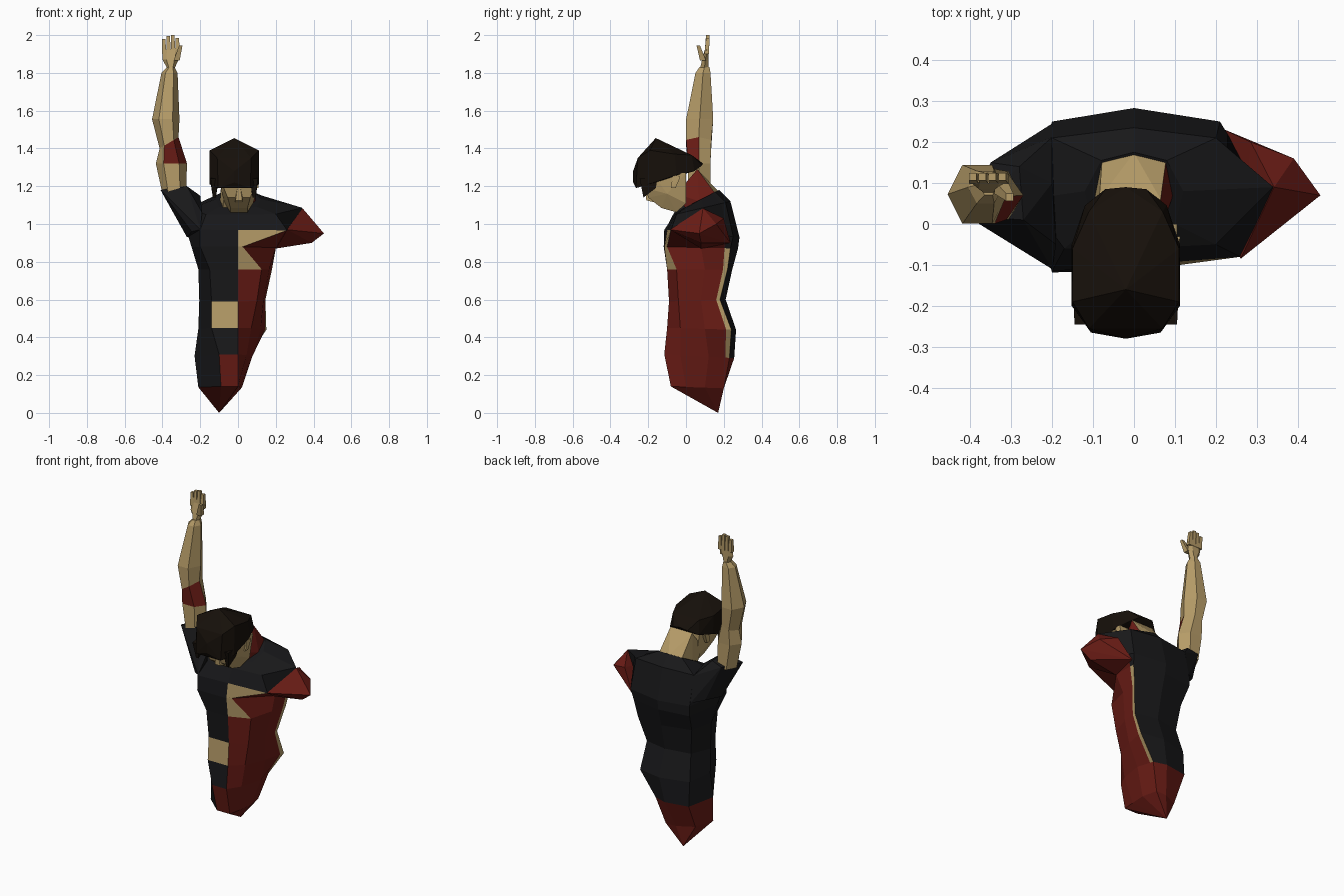
import bpy, bmesh, math
from mathutils import Vector

if "Cube" in bpy.data.objects:
    bpy.data.objects.remove(bpy.data.objects["Cube"])

def mat(name, rgb):
    m = bpy.data.materials.new(name)
    m.diffuse_color = (*rgb, 1)
    m.use_nodes = True
    m.node_tree.nodes["Principled BSDF"].inputs["Base Color"].default_value = m.diffuse_color
    return m

MATS = [mat("shirt", (.009, .009, .01)), mat("skin", (.47, .335, .14)),
        mat("flesh", (.15, .012, .008)), mat("hair", (.008, .005, .003))]
K, T, R, H = range(4)
CODE = {"K": K, "T": T, "R": R}

def finish(bm, name):
    bmesh.ops.recalc_face_normals(bm, faces=bm.faces)
    me = bpy.data.meshes.new(name)
    bm.to_mesh(me)
    bm.free()
    for m in MATS:
        me.materials.append(m)
    ob = bpy.data.objects.new(name, me)
    bpy.context.collection.objects.link(ob)
    return ob

def hull(name, pts, color, patch=None):
    """Faceted solid around points; patch(normal) marks the torn faces."""
    bm = bmesh.new()
    for p in pts:
        bm.verts.new(p)
    bmesh.ops.convex_hull(bm, input=bm.verts)
    loose = [v for v in bm.verts if not v.link_faces]
    bmesh.ops.delete(bm, geom=loose, context="VERTS")
    bm.normal_update()
    for f in bm.faces:
        f.material_index = R if patch and patch(f.normal) else color
    return finish(bm, name)

def loft(name, rings, bands, tip=None):
    """Skin rings of points; one colour letter per face in every band."""
    bm = bmesh.new()
    rows = [[bm.verts.new(p) for p in r] for r in rings]
    n = len(rows[0])
    for a, b, cols in zip(rows, rows[1:], bands):
        for j in range(n):
            k = (j + 1) % n
            f = bm.faces.new((a[j], a[k], b[k], b[j]))
            f.material_index = CODE[cols[j]]
    bm.faces.new(rows[0]).material_index = CODE[bands[0][0]]
    if tip:
        v = bm.verts.new(tip)
        for j in range(n):
            bm.faces.new((rows[-1][j], rows[-1][(j + 1) % n], v)).material_index = R
    else:
        bm.faces.new(rows[-1]).material_index = CODE[bands[-1][0]]
    return finish(bm, name)

def sym(pts, cx=0):
    """Mirror (half width, y, z) points about x = cx."""
    return [(cx + s * x, y, z) for x, y, z in pts for s in (-1, 1)]

# Torso: front centre, around the whole side and back, then the torn side
def torso_ring(zf, zb, pts):
    y0, y1 = min(p[1] for p in pts), max(p[1] for p in pts)
    ring = [Vector((x, y, zf + (zb - zf) * (y - y0) / (y1 - y0))) for x, y in pts]
    ring.insert(6, ring[5].lerp(ring[6], .2))   # torn rim
    return ring

upper = [
    (1.08, 1.18, [(0, -.02), (-.1, 0), (-.12, .08), (-.08, .155), (0, .175), (.08, .155), (.12, .08), (.1, 0)]),
    (1.05, 1.12, [(0, -.06), (-.17, -.06), (-.26, .06), (-.2, .21), (0, .235), (.2, .21), (.34, .09), (.2, -.05)]),
    (.97, .93, [(0, -.1), (-.2, -.115), (-.27, .03), (-.2, .25), (0, .283), (.21, .25), (.3, .1), (.26, -.08)]),
    (.88, .87, [(0, -.115), (-.2, -.118), (-.245, .04), (-.2, .25), (0, .275), (.2, .235), (.2, .08), (.025, -.1)]),
]
lower = [
    (.76, .76, [(0, -.1), (-.15, -.1), (-.21, .05), (-.18, .2), (0, .245), (.18, .22), (.165, .1), (.125, -.05)]),
    (.59, .6, [(0, -.09), (-.14, -.09), (-.205, .05), (-.16, .18), (0, .21), (.145, .18), (.135, .08), (.1, -.04)]),
    (.45, .44, [(0, -.1), (-.14, -.1), (-.21, .06), (-.18, .22), (0, .265), (.15, .24), (.12, .1), (.07, -.03)]),
    (.31, .29, [(0, -.115), (-.1, -.115), (-.23, .06), (-.18, .23), (-.03, .255), (.05, .23), (.075, .12), (.045, -.03)]),
    (.14, .13, [(0, -.08), (-.09, -.08), (-.21, .03), (-.17, .15), (-.07, .2), (0, .2), (.02, .1), (.01, 0)]),
]
bands = ["KKKKKKKKK", "KKKKKKKKK", "KKKKKKRRT", "KKKKKTRRT", "KKKKKTRRR",
         "TKKKKTRRR", "KKKKKTRRR", "RKRRRRRRR"]
loft("torso", [torso_ring(*r) for r in upper + lower], bands, (-.1, .17, 0))

# Torn shoulder stump
hull("shoulder_stump", [(.285, .2, 1.03), (.39, .16, 1.0), (.455, .07, .95), (.342, .09, 1.083),
     (.26, -.085, .97), (.39, .08, .9), (.34, .12, .905), (.21, .235, .9), (.2, .08, .87)], R)

# Sleeve of the raised arm
hull("sleeve", [(-.41, .02, 1.18), (-.35, .15, 1.18), (-.28, .14, 1.2), (-.27, .01, 1.2),
     (-.245, -.075, .96), (-.27, .03, .93), (-.27, .195, .97), (-.2, .245, .95), (-.2, .212, 1.11),
     (-.19, -.05, 1.06), (-.2, .1, 1.15), (-.2, -.11, .97)], K)

# Raised arm with a wound at the elbow
def arm_ring(z, x0, x1, y0, y1, n=6):
    return [((x0 + x1) / 2 + (x1 - x0) / 2 * math.cos(a),
             (y0 + y1) / 2 + (y1 - y0) / 1.75 * math.sin(a), z + .03 * math.cos(a) * (1.4 < z < 1.5))
            for a in (math.tau * i / n for i in range(n))]

arm = [(1.16, -.4, -.275, .01, .13), (1.32, -.435, -.27, .01, .13), (1.43, -.415, -.315, 0, .135),
       (1.555, -.455, -.31, 0, .145), (1.8, -.405, -.32, .05, .13), (1.83, -.375, -.335, .07, .125)]
loft("raised_arm", [arm_ring(*r) for r in arm], ["TTTTTT", "TTTTRR", "TTTTTT", "TTTTTT", "TTTTTT"])

# Hand: palm, fingers and thumb
palm = [(1.825, -.375, -.335, .075, .12), (1.87, -.4, -.315, .085, .12), (1.925, -.4, -.305, .1, .12)]
loft("palm", [arm_ring(*r) for r in palm], ["TTTTTT"] * 2)

def digit(name, a, b, r0, r1):
    sq = ((-1, -1), (1, -1), (1, 1), (-1, 1))
    hull(name, [(p[0] + r * i, p[1] + r * j, p[2]) for p, r in ((a, r0), (b, r1)) for i, j in sq], T)

for i, top in enumerate((1.98, 1.995, 2.0, 1.985)):
    digit(f"finger_{i + 1}", (-.39 + i * .024, .11, 1.9), (-.394 + i * .024, .115, top), .012, .009)
digit("thumb", (-.325, .09, 1.865), (-.303, .065, 1.945), .016, .009)

# Neck leaning forward, torn on one side
hull("neck", sym([(.095, .07, 1.12), (.078, .155, 1.16)]) + [(0, .174, 1.17)] +
     sym([(.075, .06, 1.29), (.065, -.05, 1.16), (.07, 0, 1.08)], -.01), T, lambda n: n.x > .55)

# Face looking down
hull("face", sym([(.045, -.05, 1.062), (.045, -.13, 1.085), (.06, -.2, 1.14), (.08, -.215, 1.19),
     (.09, -.1, 1.16), (.075, 0, 1.11), (.1, 0, 1.27), (.1, -.17, 1.26)], .005), T)
hull("nose", sym([(.008, -.215, 1.19), (.018, -.21, 1.125), (.02, -.17, 1.115), (.02, -.18, 1.18)], .005), T)
for s in (-1, 1):
    hull("ear", sym([(.01, -.07, 1.26), (.012, -.03, 1.25), (.008, -.08, 1.19), (.008, -.055, 1.19)], s * .1), T)

# Hair cap with two hanging locks
cx = -.02
hull("hair", [(cx, -.16, 1.455), (cx, -.28, 1.22), (cx, -.28, 1.28), (cx, .09, 1.32)] +
     sym([(.132, -.2, 1.21), (.132, -.05, 1.26), (.13, -.06, 1.37), (.13, -.19, 1.39),
          (.1, .045, 1.28), (.09, .03, 1.365), (.09, -.255, 1.35), (.085, -.265, 1.19),
          (.05, .085, 1.31)], cx), H)
for s in (-1, 1):
    hull("hair_lock", sym([(.02, -.245, 1.24), (.025, -.15, 1.25), (.008, -.225, 1.14), (.015, -.16, 1.19)],
         cx + s * .105), H)
